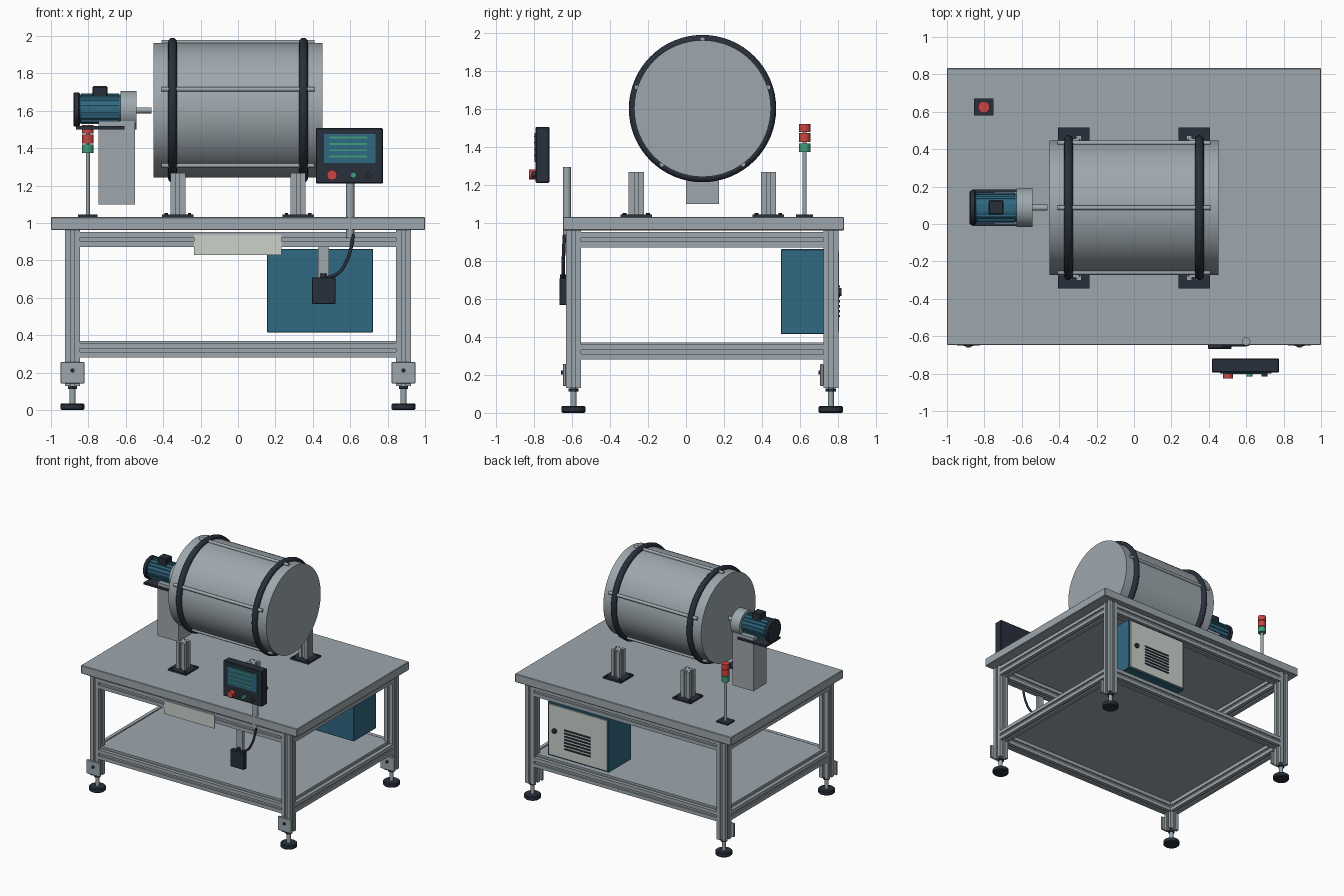
import bpy, bmesh, math
from mathutils import Matrix, Vector

if "Cube" in bpy.data.objects:
    bpy.data.objects.remove(bpy.data.objects["Cube"])


def material(name, rgb):
    m = bpy.data.materials.new(name)
    m.diffuse_color = (*rgb, 1)
    m.use_nodes = True
    m.node_tree.nodes["Principled BSDF"].inputs["Base Color"].default_value = m.diffuse_color
    return m


STEEL = material("steel grey", (0.34, 0.39, 0.42))
DARK = material("dark slate", (0.022, 0.030, 0.045))
BLUE = material("petrol blue", (0.030, 0.140, 0.220))
RED = material("signal red", (0.60, 0.06, 0.05))
GREEN = material("signal green", (0.05, 0.34, 0.19))
PALE = material("pale grey", (0.60, 0.64, 0.60))


def finish(name, bm, mat, smooth=False):
    bmesh.ops.recalc_face_normals(bm, faces=bm.faces)
    me = bpy.data.meshes.new(name)
    bm.to_mesh(me)
    bm.free()
    ob = bpy.data.objects.new(name, me)
    bpy.context.collection.objects.link(ob)
    me.materials.append(mat)
    if smooth:
        bpy.ops.object.select_all(action='DESELECT')
        ob.select_set(True)
        bpy.context.view_layer.objects.active = ob
        bpy.ops.object.shade_smooth_by_angle(angle=math.radians(35))
    return ob


def box(name, x, y, z, mat, bevel=0):
    """Box from (min, max) pairs."""
    bm = bmesh.new()
    bmesh.ops.create_cube(bm, size=1)
    for v in bm.verts:
        v.co = Vector([(r[0] + r[1]) / 2 + c * (r[1] - r[0]) for r, c in zip((x, y, z), v.co)])
    if bevel:
        bmesh.ops.bevel(bm, geom=bm.edges[:], offset=bevel, segments=1, affect='EDGES')
    return finish(name, bm, mat)


def turn(axis):
    return {'x': Matrix.Rotation(math.pi / 2, 4, 'Y'), 'y': Matrix.Rotation(-math.pi / 2, 4, 'X'),
            'z': Matrix.Identity(4)}[axis]


def cyl(name, start, length, r, mat, axis='z', sides=32, bevel=0):
    """Cylinder growing from start along the positive axis."""
    bm = bmesh.new()
    bmesh.ops.create_cone(bm, cap_ends=True, segments=sides, radius1=r, radius2=r, depth=length)
    if bevel:
        rims = [e for e in bm.edges if abs(e.verts[0].co.z - e.verts[1].co.z) < 1e-6]
        bmesh.ops.bevel(bm, geom=rims, offset=bevel, segments=1, affect='EDGES')
    bmesh.ops.translate(bm, vec=(0, 0, length / 2), verts=bm.verts)
    bmesh.ops.transform(bm, matrix=Matrix.Translation(start) @ turn(axis), verts=bm.verts)
    return finish(name, bm, mat, sides > 8)


def slotted(name, start, length, axis='z', size=0.08):
    """Slotted aluminium bar: one T-slot groove per side, extruded along an axis."""
    h, s, d, w = size / 2, size * 0.13, size * 0.2, size * 0.24
    side = [(h, -h), (h, -s), (h - d / 2, -s), (h - d / 2, -w), (h - d, -s),
            (h - d, s), (h - d / 2, w), (h - d / 2, s), (h, s)]
    pts = []
    for k in range(4):
        c, n = (1, 0, -1, 0)[k], (0, 1, 0, -1)[k]
        pts += [(x * c - y * n, x * n + y * c) for x, y in side]
    bm = bmesh.new()
    f = bm.faces.new([bm.verts.new((x, y, 0)) for x, y in pts])
    top = bmesh.ops.extrude_face_region(bm, geom=[f])['geom']
    bmesh.ops.translate(bm, vec=(0, 0, length), verts=[v for v in top if isinstance(v, bmesh.types.BMVert)])
    bmesh.ops.transform(bm, matrix=Matrix.Translation(start) @ turn(axis), verts=bm.verts)
    return finish(name, bm, STEEL)


# Table frame
FRONT, BACK, CY, CZ = -0.593, 0.763, 0.087, 1.603
box("table_top", (-1, 1), (-0.648, 0.833), (0.962, 1.032), STEEL, 0.004)
box("lower_shelf", (-0.875, 0.875), (-0.585, 0.755), (0.36, 0.37), STEEL)
for y in (FRONT, BACK):
    for x in (-0.885, 0.885):
        slotted("leg", (x, y, 0.13), 0.832)
        # levelling foot and its mounting bracket
        cyl("foot_pad", (x, y, 0), 0.036, 0.064, DARK, bevel=0.006)
        cyl("foot_stem", (x, y, 0.03), 0.11, 0.016, STEEL, sides=16)
        cyl("foot_nut", (x, y, 0.112), 0.016, 0.027, DARK, sides=6)
        box("foot_bracket", (x - 0.064, x + 0.064), (y - 0.056, y - 0.038), (0.142, 0.257), STEEL, 0.003)
        cyl("bracket_bolt", (x, y - 0.066, 0.212), 0.012, 0.011, DARK, 'y', 12)
    for z in (0.32, 0.912):
        slotted("long_rail", (-0.845, y, z), 1.69, 'x')
for x in (-0.885, 0.885):
    for z in (0.32, 0.912):
        slotted("side_rail", (x, FRONT + 0.04, z), BACK - FRONT - 0.08, 'y')

# Drum with two riding rings and five tie rods
cyl("drum", (-0.453, CY, CZ), 0.905, 0.36, STEEL, 'x', 64)
for x in (-0.35, 0.35):
    bm = bmesh.new()
    n, m = 64, 12
    ring = [[bm.verts.new((x + 0.024 * math.sin(b),
                           CY + (0.364 + 0.024 * math.cos(b)) * math.cos(a),
                           CZ + (0.364 + 0.024 * math.cos(b)) * math.sin(a)))
             for b in (j * math.tau / m for j in range(m))] for a in (i * math.tau / n for i in range(n))]
    for i in range(n):
        for j in range(m):
            bm.faces.new((ring[i][j], ring[i - 1][j], ring[i - 1][j - 1], ring[i][j - 1]))
    finish("drum_ring", bm, DARK, True)
for k in range(5):
    a = math.radians(90 + 72 * k)
    cyl("tie_rod", (-0.41, CY + 0.364 * math.cos(a), CZ + 0.364 * math.sin(a)), 0.82, 0.013, STEEL, 'x', 12)

# Drum support posts
for x in (-0.322, 0.322):
    for y in (-0.262, 0.434):
        box("post_base", (x - 0.083, x + 0.083), (y - 0.083, y + 0.083), (1.032, 1.046), DARK)
        slotted("support_post", (x, y, 1.04), 0.228)
        for sx in (-0.062, 0.062):
            for sy in (-0.062, 0.062):
                cyl("base_bolt", (x + sx, y + sy, 1.046), 0.008, 0.01, DARK, sides=6)

# Drive motor
box("motor_pedestal", (-0.745, -0.552), (0.0, 0.175), (1.10, 1.545), STEEL)
box("motor_plate", (-0.865, -0.607), (-0.01, 0.185), (1.50, 1.518), DARK)
cyl("motor_body", (-0.85, CY, CZ + 0.007), 0.23, 0.077, BLUE, 'x')
for k in range(16):
    a = math.tau * (k + 0.5) / 16
    c, s = CY + 0.078 * math.cos(a), CZ + 0.007 + 0.078 * math.sin(a)
    box("motor_fin", (-0.84, -0.635), (c - 0.005, c + 0.005), (s - 0.005, s + 0.005), BLUE)
cyl("motor_fan_cover", (-0.88, CY, CZ + 0.004), 0.034, 0.092, DARK, 'x', bevel=0.006)
cyl("gearbox", (-0.628, CY, CZ), 0.084, 0.104, STEEL, 'x', 40)
cyl("drive_shaft", (-0.55, CY, CZ), 0.088, 0.016, STEEL, 'x', 20)
box("terminal_box", (-0.778, -0.697), (0.05, 0.127), (1.67, 1.732), DARK, 0.006)

# Stack light
LX, LY = -0.803, 0.625
box("light_base", (LX - 0.052, LX + 0.052), (LY - 0.045, LY + 0.045), (1.032, 1.045), DARK)
cyl("light_pole", (LX, LY, 1.04), 0.47, 0.011, STEEL, sides=16)
for z, h, mat in ((1.374, 0.046, GREEN), (1.426, 0.048, RED), (1.48, 0.043, RED)):
    cyl("light_module", (LX, LY, z), h, 0.031, mat, sides=24)

# Control panel with screen and buttons
box("panel_case", (0.416, 0.776), (-0.793, -0.719), (1.212, 1.507), DARK, 0.005)
box("panel_screen", (0.46, 0.735), (-0.798, -0.79), (1.322, 1.475), BLUE)
for z in (1.457, 1.423, 1.389, 1.356):
    box("screen_line", (0.488, 0.69), (-0.801, -0.797), (z - 0.005, z + 0.005), GREEN)
for x, r, y, mat in ((0.502, 0.027, -0.826, RED), (0.617, 0.016, -0.815, GREEN), (0.698, 0.015, -0.815, DARK)):
    cyl("panel_button", (x, y, 1.256), -0.79 - y, r, mat, 'y', 24)
cyl("panel_pole", (0.60, -0.627, 0.92), 0.375, 0.022, STEEL, sides=24)

# Hanging switch box with its cable
box("switch_hanger", (0.428, 0.486), (-0.632, -0.61), (0.70, 0.87), STEEL)
box("switch_box", (0.395, 0.521), (-0.667, -0.628), (0.568, 0.71), DARK, 0.003)
cyl("cable_gland", (0.457, -0.647, 0.705), 0.025, 0.016, DARK, sides=12)
cu = bpy.data.curves.new("switch_cable", 'CURVE')
cu.dimensions = '3D'
cu.bevel_depth = 0.009
sp = cu.splines.new('NURBS')
path = [(0.615, -0.64, 0.94), (0.608, -0.645, 0.86), (0.575, -0.647, 0.77), (0.53, -0.647, 0.715), (0.458, -0.647, 0.705)]
sp.points.add(len(path) - 1)
for p, co in zip(sp.points, path):
    p.co = (*co, 1)
sp.use_endpoint_u, sp.order_u = True, 4
cu.materials.append(DARK)
bpy.context.collection.objects.link(bpy.data.objects.new("switch_cable", cu))

# Blank sign plate on the front rail
box("sign_plate", (-0.235, 0.232), (-0.641, -0.633), (0.828, 0.94), PALE)

# Electrical cabinet at the back
box("cabinet", (0.155, 0.722), (0.50, 0.797), (0.415, 0.862), BLUE, 0.003)
box("cabinet_door", (0.168, 0.709), (0.79, 0.806), (0.428, 0.849), PALE)
cyl("door_lock", (0.65, 0.80, 0.637), 0.02, 0.02, DARK, 'y', 20)
for k in range(7):
    z = 0.51 + k * 0.026
    box("door_louvre", (0.32, 0.56), (0.80, 0.812), (z - 0.006, z + 0.006), DARK)
